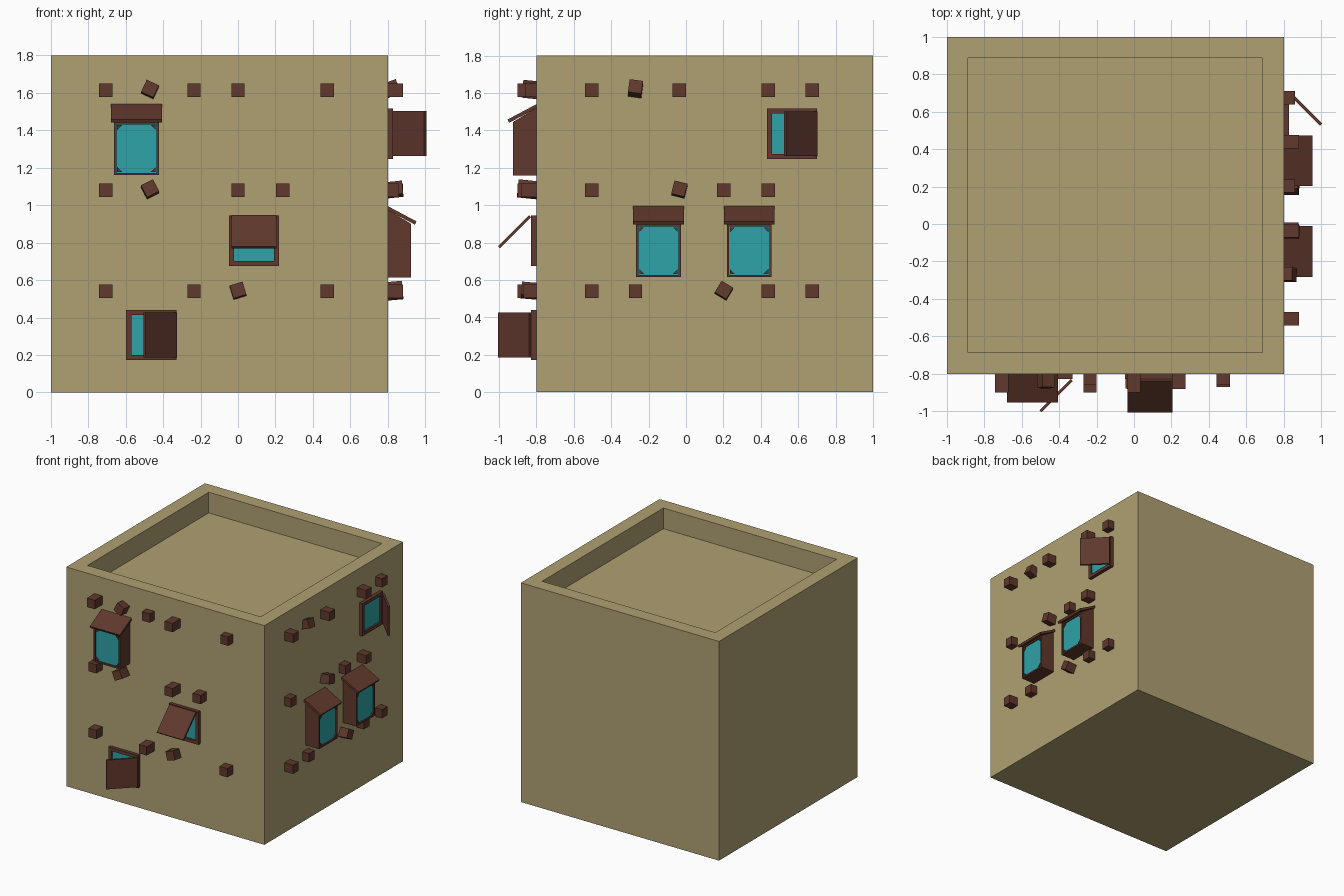
import bpy, bmesh, math
from mathutils import Matrix, Vector

if "Cube" in bpy.data.objects:
    bpy.data.objects.remove(bpy.data.objects["Cube"])


def material(name, rgb):
    m = bpy.data.materials.new(name)
    m.diffuse_color = (*rgb, 1)
    m.use_nodes = True
    m.node_tree.nodes["Principled BSDF"].inputs["Base Color"].default_value = m.diffuse_color
    return m


SAND = material("sandstone", (0.434, 0.356, 0.171))
WOOD = material("dark_wood", (0.117, 0.040, 0.026))
GLASS = material("teal_glass", (0.027, 0.366, 0.392))

# Wall frames: local x along the wall, local y up, local z outwards
FRONT = Matrix(((1, 0, 0, 0), (0, 0, -1, -0.8), (0, 1, 0, 0), (0, 0, 0, 1)))
RIGHT = Matrix(((0, 0, 1, 0.8), (1, 0, 0, 0), (0, 1, 0, 0), (0, 0, 0, 1)))


def add_object(name, bm, mats, matrix=Matrix()):
    bmesh.ops.recalc_face_normals(bm, faces=bm.faces)
    me = bpy.data.meshes.new(name)
    bm.to_mesh(me)
    bm.free()
    for m in mats:
        me.materials.append(m)
    ob = bpy.data.objects.new(name, me)
    ob.matrix_world = matrix
    bpy.context.collection.objects.link(ob)
    return ob


def add_box(bm, lo, hi, matrix=Matrix()):
    lo, hi = Vector(lo), Vector(hi)
    m = matrix @ Matrix.Translation((lo + hi) / 2) @ Matrix.Diagonal((*(hi - lo), 1))
    return bmesh.ops.create_cube(bm, size=1, matrix=m)["verts"]


def add_prism(bm, points, direction):
    face = bm.faces.new([bm.verts.new(p) for p in points])
    out = bmesh.ops.extrude_face_region(bm, geom=[face], use_keep_orig=True)["geom"]
    bmesh.ops.translate(bm, vec=direction,
                        verts=[v for v in out if isinstance(v, bmesh.types.BMVert)])


def sink_face(bm, axis, border, depth, mat=0):
    """Inset the face furthest along axis and push it inwards."""
    bm.normal_update()
    axis = Vector(axis)
    face = max((f for f in bm.faces if f.normal.dot(axis) > 0.99),
               key=lambda f: f.calc_center_median().dot(axis))
    bmesh.ops.inset_region(bm, faces=[face], thickness=border)
    bmesh.ops.inset_region(bm, faces=[face], thickness=0)
    bmesh.ops.translate(bm, verts=face.verts, vec=-axis * depth)
    face.material_index = mat


# House block with sunken flat roof
bm = bmesh.new()
add_box(bm, (-1, -0.8, 0), (0.8, 1, 1.8))
sink_face(bm, (0, 0, 1), 0.16, 0.17)
add_object("house_block", bm, [SAND])


# Bay window: projecting box, recessed glass with cut corners, sloping roof
def bay_window(name, wall, u, v):
    w, d = 0.12, 0.125
    bm = bmesh.new()
    profile = [(0, 0), (d, 0), (d, 0.285), (0, 0.36)]
    add_prism(bm, [(-w, y, n) for n, y in profile], (2 * w, 0, 0))
    bmesh.ops.recalc_face_normals(bm, faces=bm.faces)
    sink_face(bm, (0, 0, 1), 0.018, 0.01, 1)
    c, x0, y0, y1 = 0.025, w - 0.018, 0.018, 0.267
    for sx in (-1, 1):
        for y, sy in ((y0, 1), (y1, -1)):
            add_prism(bm, [(sx * x0, y, d - 0.01), (sx * (x0 - c), y, d - 0.01),
                           (sx * x0, y + sy * c, d - 0.01)], (0, 0, 0.0099))
    roof = [(0, 0.38), (0.154, 0.298), (0.145, 0.281), (0, 0.358)]
    add_prism(bm, [(-0.136, y, n) for n, y in roof], (0.272, 0, 0))
    add_object(name, bm, [WOOD, GLASS], wall @ Matrix.Translation((u, v, 0)))


bay_window("front_bay_window", FRONT, -0.543, 1.16)
bay_window("right_bay_window_1", RIGHT, -0.147, 0.615)
bay_window("right_bay_window_2", RIGHT, 0.338, 0.615)


# Shuttered window: frame, recessed glass and a shutter propped open at 45 degrees
def shutter_window(name, wall, u, v, turn):
    bm = bmesh.new()
    add_box(bm, (-0.134, -0.134, -0.01), (0.134, 0.134, 0.028))
    sink_face(bm, (0, 0, 1), 0.038, 0.015, 1)
    hinge = Matrix.Translation((0, 0.125, 0.028)) @ Matrix.Rotation(math.radians(-45), 4, "X")
    add_box(bm, (-0.12, -0.235, 0), (0.12, 0, 0.016), hinge)
    add_object(name, bm, [WOOD, GLASS], wall @ Matrix.Translation((u, v, 0))
               @ Matrix.Rotation(math.radians(turn), 4, "Z"))


shutter_window("front_awning_window", FRONT, 0.085, 0.81, 0)
shutter_window("front_side_hung_window", FRONT, -0.463, 0.307, -90)
shutter_window("right_side_hung_window", RIGHT, 0.566, 1.382, -90)


# Beam ends: (position, length, roll, pitch) in three rows per wall
def beams(name, wall, rows):
    for r, (v, row) in enumerate(rows):
        for i, (u, length, roll, pitch) in enumerate(row):
            bm = bmesh.new()
            add_box(bm, (-0.036, -0.036, -0.04), (0.036, 0.036, length))
            add_object(f"{name}_{r + 1}_{i + 1}", bm, [WOOD],
                       wall @ Matrix.Translation((u, v, 0))
                       @ Matrix.Rotation(math.radians(pitch), 4, "X")
                       @ Matrix.Rotation(math.radians(roll), 4, "Z"))


beams("front_beam", FRONT, [
    (1.615, [(-0.707, 0.10, 0, 0), (-0.47, 0.075, -25, -6), (-0.235, 0.06, 0, 0),
             (0, 0.10, 0, 0), (0.477, 0.06, 0, 0)]),
    (1.08, [(-0.707, 0.08, 0, 0), (-0.47, 0.10, 27, -6), (0, 0.10, 0, 0), (0.24, 0.08, 0, 0)]),
    (0.54, [(-0.707, 0.08, 0, 0), (-0.235, 0.10, 0, 0), (0, 0.08, 17, -5),
            (0.477, 0.07, 0, 0)])])
beams("right_beam", RIGHT, [
    (1.615, [(-0.505, 0.08, 0, 0), (-0.27, 0.06, -8, -20), (-0.035, 0.08, 0, 0),
             (0.44, 0.08, 0, 0), (0.675, 0.06, 0, 0)]),
    (1.08, [(-0.505, 0.06, 0, 0), (-0.035, 0.08, -14, -6), (0.203, 0.06, 0, 0),
            (0.44, 0.08, 0, 0)]),
    (0.54, [(-0.505, 0.08, 0, 0), (-0.27, 0.06, 0, 0), (0.203, 0.08, -31, -5),
            (0.44, 0.06, 0, 0), (0.675, 0.06, 0, 0)])])
